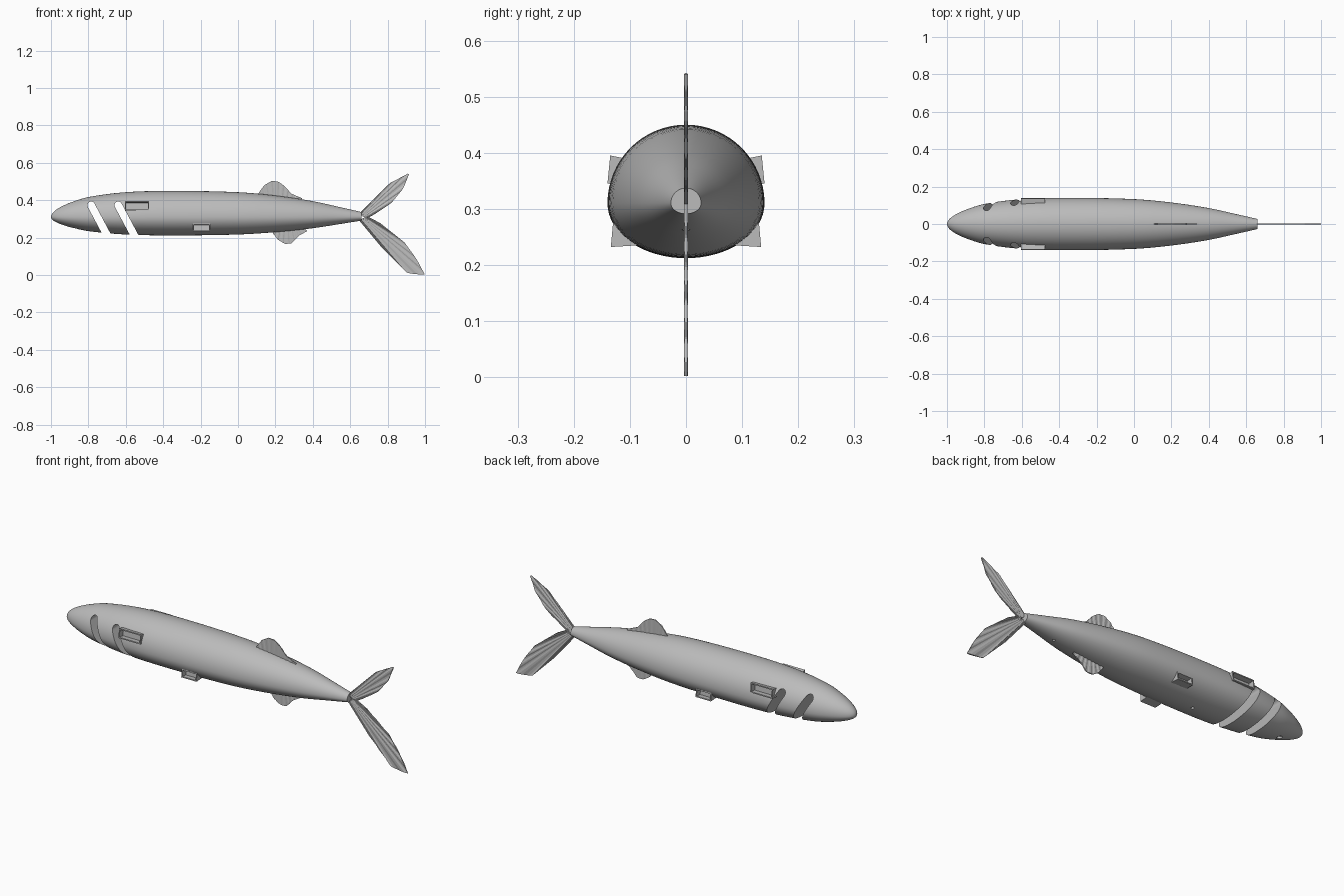
import bpy, bmesh, math
from mathutils import Vector

cube = bpy.data.objects.get("Cube")
if cube:
    bpy.data.objects.remove(cube, do_unlink=True)

GREY = (0.5, 0.5, 0.5, 1)
mat = bpy.data.materials.new("plain grey")
mat.use_nodes = True
mat.diffuse_color = GREY
bsdf = next(n for n in mat.node_tree.nodes if n.type == 'BSDF_PRINCIPLED')
bsdf.inputs["Base Color"].default_value = GREY

AXIS = 0.31


def finish(name, bm):
    bmesh.ops.recalc_face_normals(bm, faces=bm.faces)
    mesh = bpy.data.meshes.new(name)
    bm.to_mesh(mesh)
    bm.free()
    mesh.materials.append(mat)
    ob = bpy.data.objects.new(name, mesh)
    bpy.context.collection.objects.link(ob)
    return ob


def carve(target, cutter):
    cutter.hide_render = True
    mod = target.modifiers.new("cut", 'BOOLEAN')
    mod.operation = 'DIFFERENCE'
    mod.solver = 'EXACT'
    mod.object = cutter
    bpy.context.view_layer.objects.active = target
    bpy.ops.object.modifier_apply(modifier=mod.name)
    bpy.data.objects.remove(cutter, do_unlink=True)


def prism(name, outline, offset):
    """Extrude a closed 3D outline by an offset."""
    bm = bmesh.new()
    face = bm.faces.new([bm.verts.new(p) for p in outline])
    ext = bmesh.ops.extrude_face_region(bm, geom=[face])
    verts = [g for g in ext['geom'] if isinstance(g, bmesh.types.BMVert)]
    bmesh.ops.translate(bm, vec=offset, verts=verts)
    return finish(name, bm)


# Body: round above the axis, flattened below
PROFILE = [(-1, 0), (-0.9, 0.076), (-0.8, 0.107), (-0.6, 0.133), (-0.35, 0.14),
           (0, 0.133), (0.2, 0.115), (0.4, 0.085), (0.55, 0.052), (0.66, 0.027)]


def radius(x):
    """Smooth profile: cubic between points, square-root rounding at the nose."""
    if x < PROFILE[1][0]:
        t = (x + 1) / 0.1
        return PROFILE[1][1] * math.sqrt(max(0, t)) * (0.97 + 0.03 * t)
    for i in range(1, len(PROFILE) - 1):
        (x0, r0), (x1, r1) = PROFILE[i], PROFILE[i + 1]
        if x <= x1 + 1e-6:
            a = PROFILE[i - 1] if i > 1 else (-0.95, 0.053)
            b = PROFILE[min(i + 2, len(PROFILE) - 1)]
            h = x1 - x0
            t = (x - x0) / h
            m0 = (r1 - a[1]) / (x1 - a[0]) * h
            m1 = (b[1] - r0) / (b[0] - x0) * h
            return ((2*t**3 - 3*t*t + 1) * r0 + (t**3 - 2*t*t + t) * m0
                    + (3*t*t - 2*t**3) * r1 + (t**3 - t*t) * m1)


SIDES, RINGS = 64, 60
bm = bmesh.new()
nose = bm.verts.new((-1, 0, AXIS))
rings = []
for i in range(1, RINGS + 1):
    x = -1 + 1.66 * (i / RINGS) ** 1.6
    r = radius(x)
    ring = []
    for k in range(SIDES):
        a = math.tau * k / SIDES
        s = math.sin(a)
        ring.append(bm.verts.new((x, r * math.cos(a), AXIS + r * s * (1 if s > 0 else 0.7))))
    rings.append(ring)
for k in range(SIDES):
    j = (k + 1) % SIDES
    bm.faces.new((nose, rings[0][k], rings[0][j]))
    for p, q in zip(rings, rings[1:]):
        bm.faces.new((p[k], q[k], q[j], p[j]))
bm.faces.new(rings[-1])
body = finish("body", bm)

# Gill slots: slanted, rounded at the top, open through the belly
for top_x in (-0.785, -0.64):
    top = Vector((top_x, -0.3, 0.373))
    down = Vector((0.47, 0, -0.88)).normalized()
    side = Vector((-down.z, 0, down.x))
    half = 0.02
    outline = [top + half * (side * math.cos(a) - down * math.sin(a))
               for a in (math.pi * k / 12 for k in range(13))]
    outline += [top + down * 0.3 - side * half, top + down * 0.3 + side * half]
    carve(body, prism("gill_cutter", outline, (0, 0.6, 0)))

# Small round sockets along the belly
for x, size in ((-0.87, 0.014), (-0.35, 0.008), (0.48, 0.007)):
    z = AXIS - 0.7 * radius(x)
    circle = [(x + size * math.cos(math.tau * k / 16), size * math.sin(math.tau * k / 16), z - 0.03)
              for k in range(16)]
    carve(body, prism("socket_cutter", circle, (0, 0, 0.042)))

# Side ports: boxes with a recessed opening, set into the flanks
PORTS = {
    "upper_port": (-0.605, -0.475, [(0.135, 0.395), (0.14, 0.345), (0.1, 0.342), (0.1, 0.388)]),
    "lower_port": (-0.24, -0.15, [(0.13, 0.275), (0.134, 0.232), (0.07, 0.236), (0.07, 0.275)]),
}
for name, (x0, x1, section) in PORTS.items():
    for side, sign in (("left", 1), ("right", -1)):
        outline = [(x0, sign * y, z) for y, z in section]
        shift = (x1 - x0, 0, 0)
        carve(body, prism("port_cutter", outline, shift))
        port = prism(f"{name}_{side}", outline, shift)
        bm = bmesh.new()
        bm.from_mesh(port.data)
        outer = max(bm.faces, key=lambda f: sign * f.calc_center_median().y)
        bmesh.ops.inset_region(bm, faces=[outer], thickness=0.008)
        inward = -outer.normal * 0.03
        ext = bmesh.ops.extrude_discrete_faces(bm, faces=[outer])
        bmesh.ops.translate(bm, vec=inward, verts=ext['faces'][0].verts)
        bm.to_mesh(port.data)
        bm.free()

bpy.ops.object.select_all(action='DESELECT')
body.select_set(True)
bpy.context.view_layer.objects.active = body
bpy.ops.object.shade_smooth_by_angle(angle=math.radians(30))


def along(points, t):
    """Point at fraction t of the length of a polyline."""
    pts = [Vector(p) for p in points]
    lengths = [(b - a).length for a, b in zip(pts, pts[1:])]
    d = t * sum(lengths)
    for a, b, seg in zip(pts, pts[1:], lengths):
        if d <= seg + 1e-9:
            return a.lerp(b, d / seg)
        d -= seg
    return pts[-1]


def fin(name, root, tip, rays):
    """Thin fin whose thickness alternates to form rays from root to tip."""
    bm = bmesh.new()
    count = rays * 4
    loops = []
    for i in range(count + 1):
        a, b = along(root, i / count), along(tip, i / count)
        t = 0.0035 if i % 4 in (0, 1) else 0.0015
        loops.append([bm.verts.new((p.x, y, p.y)) for p, y in
                      ((a, -t), (b, -t), (b, t), (a, t))])
    for p, q in zip(loops, loops[1:]):
        for k in range(4):
            j = (k + 1) % 4
            bm.faces.new((p[k], p[j], q[j], q[k]))
    bm.faces.new(loops[0])
    bm.faces.new(loops[-1])
    return finish(name, bm)


fin("dorsal_fin", [(0.11, 0.42), (0.32, 0.385)],
    [(0.1, 0.425), (0.14, 0.48), (0.18, 0.503), (0.215, 0.5), (0.25, 0.475),
     (0.285, 0.435), (0.345, 0.41)], 9)
fin("belly_fin", [(0.2, 0.24), (0.34, 0.265)],
    [(0.185, 0.225), (0.215, 0.188), (0.25, 0.167), (0.285, 0.168),
     (0.325, 0.21), (0.37, 0.235)], 7)
fin("upper_tail_fin", [(0.645, 0.325), (0.66, 0.318), (0.69, 0.302)],
    [(0.75, 0.43), (0.81, 0.49), (0.917, 0.547), (0.885, 0.465), (0.82, 0.385), (0.735, 0.328)], 7)
fin("lower_tail_fin", [(0.645, 0.295), (0.66, 0.3), (0.69, 0.315)],
    [(0.77, 0.145), (0.905, 0.01), (1.0, 0), (0.955, 0.085), (0.89, 0.175), (0.76, 0.278)], 8)
